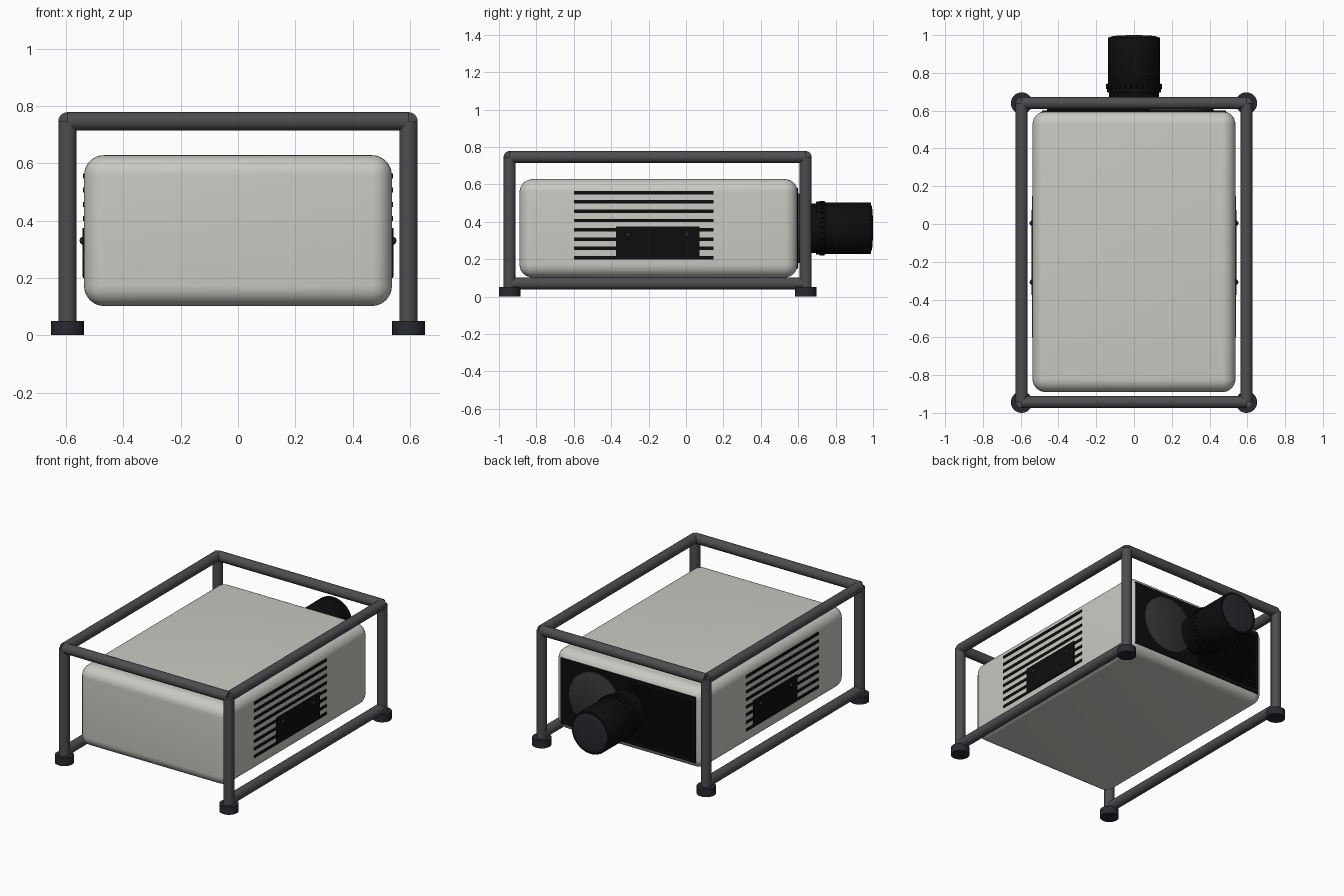
import bpy, bmesh, math
from mathutils import Vector

if "Cube" in bpy.data.objects:
    bpy.data.objects.remove(bpy.data.objects["Cube"])


def mat(name, r, g, b):
    m = bpy.data.materials.new(name)
    m.diffuse_color = (r, g, b, 1)
    m.use_nodes = True
    m.node_tree.nodes["Principled BSDF"].inputs["Base Color"].default_value = m.diffuse_color
    return m


SHELL = mat("warm grey shell", 0.58, 0.59, 0.54)
STEEL = mat("dark grey steel", 0.075, 0.075, 0.082)
RUBBER = mat("rubber", 0.022, 0.022, 0.032)
BLACK = mat("black plastic", 0.004, 0.004, 0.004)
GLASS = mat("dark glass", 0.02, 0.02, 0.028)
DISC = mat("charcoal disc", 0.035, 0.035, 0.04)


def finish(name, bm, material, angle=40):
    bmesh.ops.recalc_face_normals(bm, faces=bm.faces)
    me = bpy.data.meshes.new(name)
    bm.to_mesh(me)
    bm.free()
    ob = bpy.data.objects.new(name, me)
    bpy.context.collection.objects.link(ob)
    me.materials.append(material)
    bpy.ops.object.select_all(action='DESELECT')
    ob.select_set(True)
    bpy.context.view_layer.objects.active = ob
    bpy.ops.object.shade_smooth_by_angle(angle=math.radians(angle))
    return ob


def box(name, lo, hi, material, bevel=0, segments=3):
    bm = bmesh.new()
    bmesh.ops.create_cube(bm, size=1)
    for v in bm.verts:
        v.co = [(a + b) / 2 + c * (b - a) for a, b, c in zip(lo, hi, v.co)]
    if bevel:
        bmesh.ops.bevel(bm, geom=bm.edges[:], offset=bevel, segments=segments,
                        profile=0.5, affect='EDGES')
    return finish(name, bm, material)


def lathe(name, start, axis, profile, material, sides=32):
    """Spin (radius, distance along axis) points about an axis."""
    bm = bmesh.new()
    rot = Vector((0, 0, 1)).rotation_difference(Vector(axis))
    rings = []
    for r, h in profile:
        n = 1 if r == 0 else sides
        rings.append([bm.verts.new(Vector(start) + rot @ Vector((
            r * math.cos(2 * math.pi * i / sides),
            r * math.sin(2 * math.pi * i / sides), h))) for i in range(n)])
    for a, b in zip(rings, rings[1:]):
        for i in range(sides):
            j = (i + 1) % sides
            quad = [a[i % len(a)], a[j % len(a)], b[j % len(b)], b[i % len(b)]]
            bm.faces.new(list(dict.fromkeys(quad)))
    return finish(name, bm, material)


def tube(name, p, q, r, material, sides=24):
    d = Vector(q) - Vector(p)
    L = d.length
    return lathe(name, p, d.normalized(), [(0, 0), (r, 0), (r, L), (0, L)], material, sides)


# Protective tube frame with feet
X, Y0, Y1, ZT, ZB, R = 0.595, -0.943, 0.64, 0.746, 0.07, 0.032
for sx, side in ((-1, "left"), (1, "right")):
    x = sx * X
    for y, end in ((Y0, "front"), (Y1, "back")):
        tube(f"{end}_{side}_post", (x, y, 0.02), (x, y, ZT), R, STEEL)
        lathe(f"{end}_{side}_foot", (x, y, 0), (0, 0, 1),
              [(0, 0), (0.057, 0), (0.057, 0.05), (0, 0.05)], RUBBER)
    tube(f"{side}_top_rail", (x, Y0, ZT), (x, Y1, ZT), R, STEEL)
    tube(f"{side}_bottom_rail", (x, Y0, ZB), (x, Y1, ZB), R, STEEL)
for y, end in ((Y0, "front"), (Y1, "back")):
    tube(f"{end}_top_rail", (-X, y, ZT), (X, y, ZT), R, STEEL)

# Rounded projector housing
box("housing", (-0.537, -0.89, 0.102), (0.537, 0.597, 0.628), SHELL, 0.07, 8)

# Side vents, connector plates and screws
for sx, side in ((-1, "left"), (1, "right")):
    xs = sorted((sx * 0.53, sx * 0.541))
    for i in range(8):
        z = 0.208 + i * 0.0497
        box(f"{side}_vent_{i + 1}", (xs[0], -0.6, z - 0.009), (xs[1], 0.147, z + 0.009), BLACK)
    xs = sorted((sx * 0.53, sx * 0.543))
    box(f"{side}_connector_plate", (xs[0], -0.375, 0.203), (xs[1], 0.073, 0.374), BLACK)
    for i, y in enumerate((-0.308, 0.005)):
        lathe(f"{side}_screw_{i + 1}", (sx * 0.535, y, 0.33), (sx, 0, 0),
              [(0, 0), (0.013, 0), (0.013, 0.01), (0.008, 0.016), (0, 0.018)], RUBBER, 12)

# Back panel with slatted grille and round cover
box("back_panel", (-0.487, 0.55, 0.15), (0.487, 0.600, 0.58), BLACK)
for i in range(16):
    z = 0.185 + i * 0.024
    box(f"grille_slat_{i + 1}", (-0.46, 0.59, z - 0.006), (-0.01, 0.609, z + 0.006), BLACK)
lathe("round_cover", (0.235, 0.59, 0.366), (0, 1, 0),
      [(0, 0), (0.185, 0), (0.185, 0.018), (0.18, 0.021), (0, 0.021)], DISC, 48)

# Lens barrel, domed glass and ribbed focus ring
LC = (0, 0.59, 0.366)
lathe("lens_barrel", LC, (0, 1, 0),
      [(0, 0), (0.132, 0), (0.132, 0.145), (0.138, 0.155), (0.138, 0.394),
       (0.135, 0.398), (0.122, 0.400), (0, 0.400)], BLACK, 48)
lathe("lens_glass", LC, (0, 1, 0),
      [(0.122, 0.399)] + [(0.122 * math.cos(t * math.pi / 12), 0.401 + 0.009 * math.sin(t * math.pi / 12))
                          for t in range(6)] + [(0, 0.41)], GLASS, 48)
lathe("focus_ring", LC, (0, 1, 0),
      [(0, 0.105), (0.14, 0.105), (0.142, 0.11), (0.142, 0.15), (0.14, 0.155), (0, 0.155)], BLACK, 48)
for i in range(30):
    a = 2 * math.pi * i / 30
    c = Vector((0.141 * math.cos(a), 0.715, 0.366 + 0.141 * math.sin(a)))
    tube(f"focus_rib_{i + 1}", c, c + Vector((0, 0.025, 0)), 0.006, BLACK, 8)
